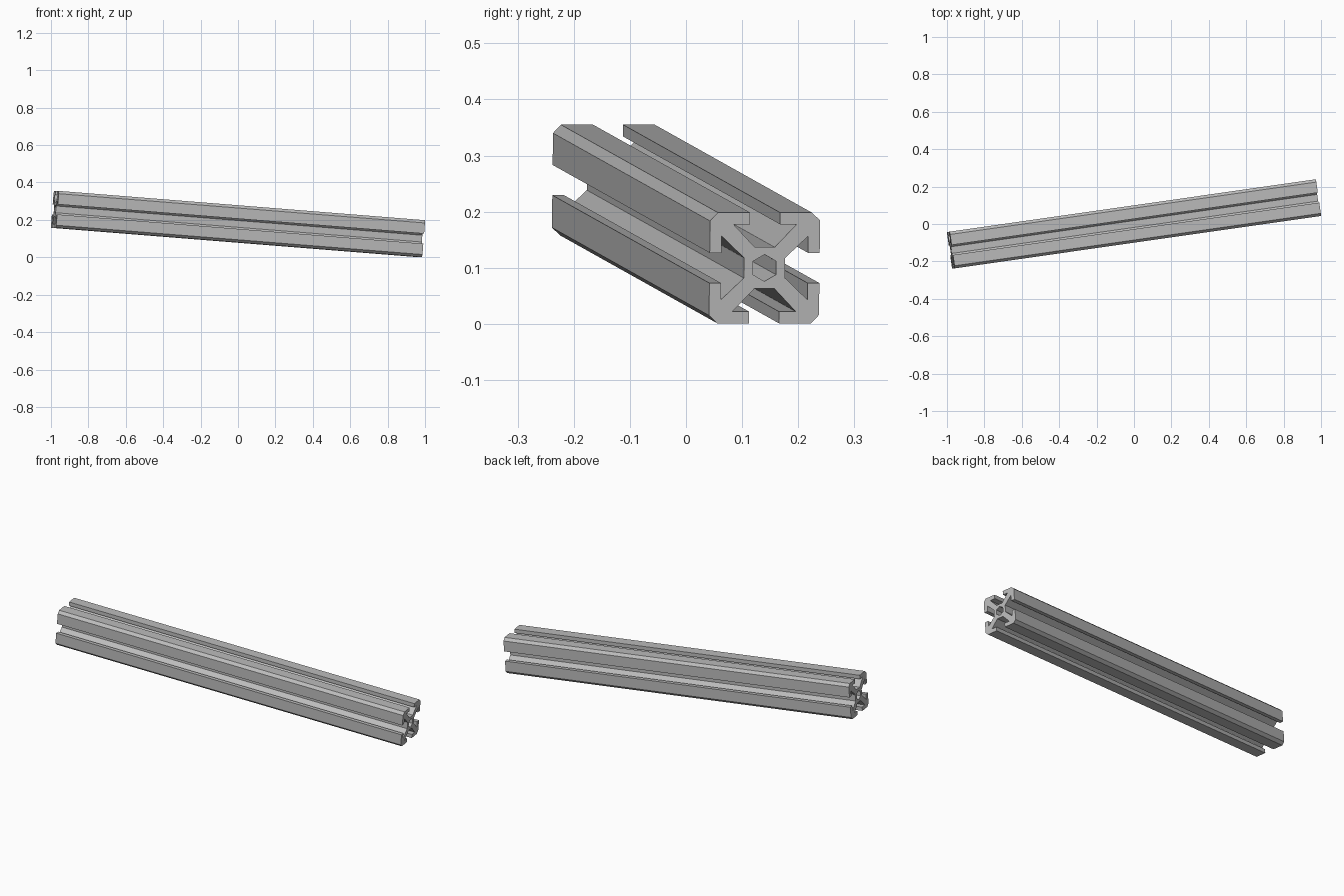
import bpy, bmesh
from math import cos, sin, pi, radians, atan, hypot
from mathutils import Matrix, Vector

cube = bpy.data.objects.get("Cube")
if cube:
    bpy.data.objects.remove(cube, do_unlink=True)

HALF_LENGTH = 0.992
BORE_RADIUS = 0.024

# One corner post with its web; four turns make the whole section
LIP, HUB, SIDE = 0.078, 0.037, 0.099
quarter = [(HUB, 0.018), (LIP, 0.057), (LIP, 0.027), (SIDE, 0.027),
           (SIDE, 0.085), (0.084, SIDE), (0.027, SIDE), (0.027, LIP),
           (0.057, LIP), (0.018, HUB)]
outline = []
for turn in range(4):
    spin = Matrix.Rotation(turn * pi / 2, 2)
    outline += [spin @ Vector(p) for p in quarter]

# Six-sided centre bore, point up
bore = [Vector((BORE_RADIUS * cos(a), BORE_RADIUS * sin(a)))
        for a in (radians(30 + 60 * i) for i in range(6))]


def add_loop(bm, points):
    verts = [bm.verts.new((-HALF_LENGTH, p.x, p.y)) for p in points]
    return [bm.edges.new((v, verts[(i + 1) % len(verts)]))
            for i, v in enumerate(verts)]


# Fill the section and extrude it along the beam
bm = bmesh.new()
edges = add_loop(bm, outline) + add_loop(bm, bore)
bmesh.ops.triangle_fill(bm, edges=edges, use_beauty=True)
extruded = bmesh.ops.extrude_face_region(bm, geom=bm.faces[:], use_keep_orig=True)
moved = [g for g in extruded["geom"] if isinstance(g, bmesh.types.BMVert)]
bmesh.ops.translate(bm, verts=moved, vec=(2 * HALF_LENGTH, 0, 0))
bmesh.ops.recalc_face_normals(bm, faces=bm.faces[:])

mesh = bpy.data.meshes.new("slotted_beam")
bm.to_mesh(mesh)
bm.free()

# Plain metal colour
metal = bpy.data.materials.new("aluminium_grey")
metal.use_nodes = True
colour = (0.5, 0.5, 0.5, 1)
metal.diffuse_color = colour
metal.node_tree.nodes["Principled BSDF"].inputs["Base Color"].default_value = colour
mesh.materials.append(metal)

# Lay the beam askew: turned to the back and dipping towards +x
beam = bpy.data.objects.new("slotted_beam", mesh)
bpy.context.collection.objects.link(beam)
slope_y, slope_z = 0.143, 0.08
beam.rotation_euler = (0, atan(slope_z / hypot(1, slope_y)), atan(slope_y))
beam.location = (0, 0, 0.178)
